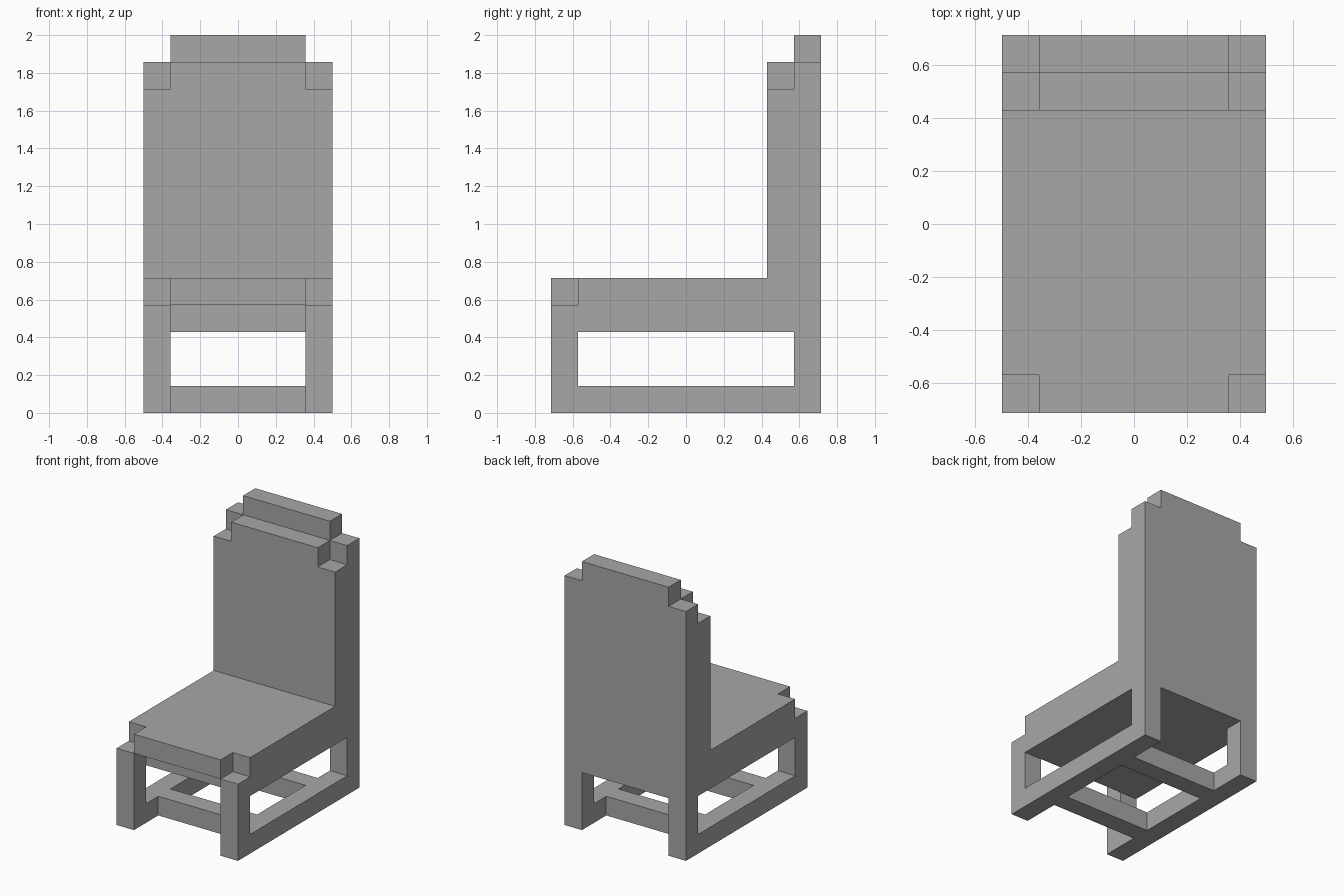
import bpy
import bmesh
from mathutils import Vector

cube = bpy.data.objects.get("Cube")
if cube:
    bpy.data.objects.remove(cube, do_unlink=True)

# The chair sits on a block grid: 7 wide, 10 deep, 14 high
U = 2 / 14
WIDTH, DEPTH = 7, 10

GREY = (0.39, 0.39, 0.39, 1)
grey = bpy.data.materials.new("plain grey")
grey.use_nodes = True
grey.diffuse_color = GREY
grey.node_tree.nodes["Principled BSDF"].inputs["Base Color"].default_value = GREY


def extrude_profile(name, outlines, x0, x1):
    """Extrude side outlines (y, z in blocks) from x0 to x1."""
    bm = bmesh.new()
    for outline in outlines:
        bm.faces.new([bm.verts.new(((x0 - WIDTH / 2) * U, (y - DEPTH / 2) * U, z * U))
                      for y, z in outline])
    bmesh.ops.remove_doubles(bm, verts=bm.verts, dist=U / 100)
    caps = bmesh.ops.extrude_face_region(bm, geom=bm.faces[:], use_keep_orig=True)
    moved = [v for v in caps["geom"] if isinstance(v, bmesh.types.BMVert)]
    bmesh.ops.translate(bm, verts=moved, vec=Vector(((x1 - x0) * U, 0, 0)))
    bmesh.ops.recalc_face_normals(bm, faces=bm.faces)
    mesh = bpy.data.meshes.new(name)
    bm.to_mesh(mesh)
    bm.free()
    mesh.materials.append(grey)
    obj = bpy.data.objects.new(name, mesh)
    bpy.context.collection.objects.link(obj)
    return obj


# Side frames: legs and floor rail below, seat edge and back post above
legs_and_rail = [(0, 0), (10, 0), (10, 3), (9, 3), (9, 1), (1, 1), (1, 3), (0, 3)]
edge_and_post = [(0, 3), (1, 3), (9, 3), (10, 3), (10, 13), (9, 13), (9, 12),
                 (8, 12), (8, 5), (1, 5), (1, 4), (0, 4)]
for name, x in (("right_side_frame", 0), ("left_side_frame", WIDTH - 1)):
    extrude_profile(name, [legs_and_rail, edge_and_post], x, x + 1)

# Seat and stepped backrest between the frames
seat_and_back = [(0, 4), (1, 4), (1, 3), (10, 3), (10, 14), (9, 14), (9, 13),
                 (8, 13), (8, 5), (0, 5)]
extrude_profile("seat_and_backrest", [seat_and_back], 1, WIDTH - 1)

# Floor crossbars
for name, y in (("front_crossbar", 2), ("back_crossbar", 7)):
    extrude_profile(name, [[(y, 0), (y + 1, 0), (y + 1, 1), (y, 1)]], 1, WIDTH - 1)
